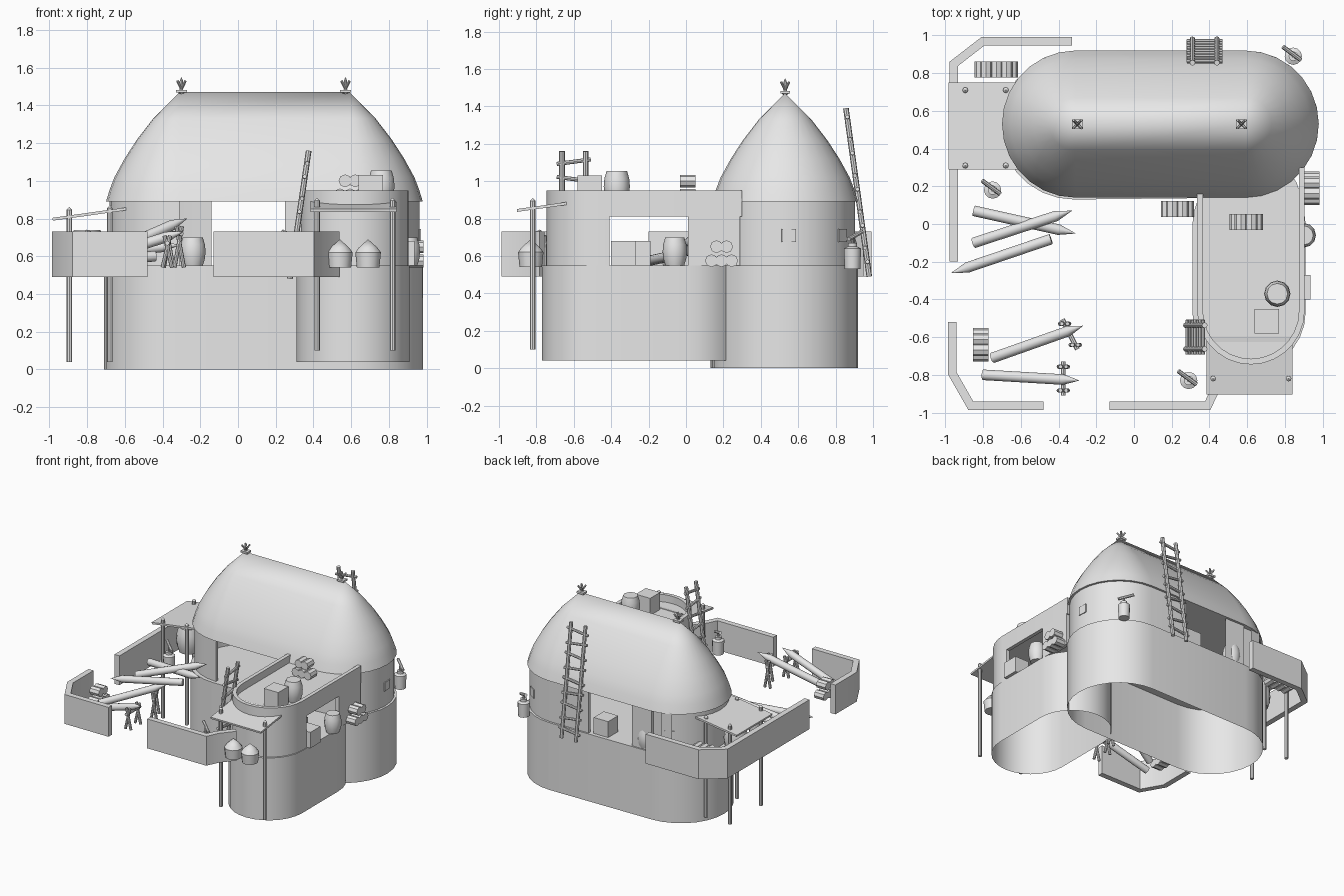
import bpy, bmesh, math
from mathutils import Vector

cube = bpy.data.objects.get("Cube")
if cube:
    bpy.data.objects.remove(cube, do_unlink=True)

clay = bpy.data.materials.new("pale_grey")
clay.use_nodes = True
grey = (0.8, 0.8, 0.8, 1)
clay.diffuse_color = grey
clay.node_tree.nodes["Principled BSDF"].inputs["Base Color"].default_value = grey


def finish(name, bm):
    bmesh.ops.remove_doubles(bm, verts=bm.verts, dist=0.0002)
    bmesh.ops.recalc_face_normals(bm, faces=bm.faces)
    me = bpy.data.meshes.new(name)
    bm.to_mesh(me)
    bm.free()
    me.materials.append(clay)
    me.shade_smooth()
    me.set_sharp_from_angle(angle=math.radians(35))
    ob = bpy.data.objects.new(name, me)
    bpy.context.collection.objects.link(ob)
    return ob


def arc(c, r, start, end, n=14):
    angles = [math.radians(start + (end - start) * i / n) for i in range(n + 1)]
    return [(c[0] + r * math.cos(t), c[1] + r * math.sin(t)) for t in angles]


def loft(name, a, b, profile, n=14, bottom=True, top=True):
    """Stack of rounded outlines around the segment a-b; profile is (radius, z)."""
    d = math.degrees(math.atan2(b[1] - a[1], b[0] - a[0]))
    bm = bmesh.new()
    rings = []
    for r, z in profile:
        pts = arc(b, r, d - 90, d + 90, n) + arc(a, r, d + 90, d + 270, n)
        rings.append([bm.verts.new((x, y, z)) for x, y in pts])
    for lo, hi in zip(rings, rings[1:]):
        for i in range(len(lo)):
            j = (i + 1) % len(lo)
            bm.faces.new((lo[i], lo[j], hi[j], hi[i]))
    if bottom:
        bm.faces.new(rings[0][::-1])
    if top:
        bm.faces.new(rings[-1])
    return finish(name, bm)


def wall(name, path, z0, z1, thick):
    """Upright wall of constant thickness along an open path."""
    pts = [Vector(p) for p in path]
    bm = bmesh.new()
    cols = []
    for i, p in enumerate(pts):
        d1 = (p - pts[max(i - 1, 0)]).normalized()
        d2 = (pts[min(i + 1, len(pts) - 1)] - p).normalized()
        t = (d1 + d2).normalized()
        side = Vector((-t.y, t.x)) * thick / 2 / max(t.dot(d2), t.dot(d1))
        cols.append([bm.verts.new((*q, z)) for q, z in
                     ((p + side, z0), (p - side, z0), (p - side, z1), (p + side, z1))])
    for c, d in zip(cols, cols[1:]):
        for k in range(4):
            m = (k + 1) % 4
            bm.faces.new((c[k], c[m], d[m], d[k]))
    bm.faces.new(cols[0])
    bm.faces.new(cols[-1][::-1])
    return finish(name, bm)


def rod(name, a, b, r, tip=0.0, n=4):
    a, b = Vector(a), Vector(b)
    length = (b - a).length
    prof = [(r, 0), (r, length - tip)] + ([(0.0005, length)] if tip else [])
    ob = loft(name, (0, 0), (0, 0), prof, n)
    ob.rotation_euler = (b - a).to_track_quat('Z', 'Y').to_euler()
    ob.location = a
    return ob


def box(name, loc, size, turn=(0, 0, 0)):
    bm = bmesh.new()
    bmesh.ops.create_cube(bm, size=1)
    bmesh.ops.scale(bm, vec=size, verts=bm.verts)
    ob = finish(name, bm)
    ob.location, ob.rotation_euler = loc, turn
    return ob


def barrel(name, x, y, z, r, h):
    prof = [(r * k, z + h * t) for k, t in
            ((0.78, 0), (0.95, 0.25), (1, 0.5), (0.95, 0.75), (0.78, 1))]
    return loft(name, (x, y), (x, y), prof, 6)


def keg_stack(name, x, y, z, along_x, count=3):
    step, half = 0.054, 0.042
    for row in range(2):
        for i in range(count - row):
            s = (i - (count - row - 1) / 2) * step
            h = z + 0.035 + row * 0.075
            if along_x:
                rod(name, (x + s, y - half, h), (x + s, y + half, h), 0.034)
            else:
                rod(name, (x - half, y + s, h), (x + half, y + s, h), 0.034)


def ladder(name, foot, head, side, rungs):
    foot, head, side = Vector(foot), Vector(head), Vector(side)
    for s in (-1, 1):
        rod(name + "_rail", foot + side * s, head + side * s, 0.015)
    for i in range(rungs):
        mid = foot.lerp(head, (i + 0.7) / (rungs + 0.3))
        skew = Vector((0, 0, 0.012 * (-1) ** i))
        rod(name + "_rung", mid - side * 1.45 - skew, mid + side * 1.45 + skew, 0.011)


# Rounded foundations, open underneath
west, east = (-0.31, 0.53), (0.59, 0.53)
loft("house_foundation", (-0.32, 0.52), east, [(0.39, 0), (0.39, 0.55)], bottom=False)
loft("tower_foundation", (0.61, -0.47), (0.61, 0.0), [(0.30, 0.04), (0.30, 0.55)], bottom=False)

# House walls with a wide opening front and back
R = 0.36
wall("house_wall_west", [(-0.32, west[1] + R)] + arc(west, R, 91, 269) + [(-0.31, west[1] - R)],
     0.55, 0.9, 0.025)
wall("house_wall_east", [(0.25, east[1] - R)] + arc(east, R, -90, 90) + [(0.25, east[1] + R)],
     0.55, 0.9, 0.025)

# Thatched roof
loft("thatched_roof", west, east, [(0.39, 0.89), (0.37, 0.955), (0.345, 1.02), (0.29, 1.12),
     (0.225, 1.22), (0.14, 1.33), (0.0, 1.47)], top=False)

# Small window plates
for centre, ang in ((east, 3), (east, 55), (west, 114)):
    t = math.radians(ang)
    rad = R + 0.014
    box("window_plate", (centre[0] + rad * math.cos(t), centre[1] + rad * math.sin(t), 0.71),
        (0.008, 0.075, 0.07), (0, 0, t))

# Ridge finials made from crossed sticks
for x in (-0.30, 0.57):
    box("finial_base", (x, 0.53, 1.475), (0.06, 0.05, 0.015))
    for k in range(4):
        t = math.radians(45 + 90 * k)
        dx, dy = math.cos(t), math.sin(t)
        rod("finial_stick", (x - 0.015 * dx, 0.53 - 0.015 * dy, 1.465),
            (x + 0.03 * dx, 0.53 + 0.03 * dy, 1.53), 0.007)
    rod("finial_spike", (x, 0.53, 1.46), (x, 0.53, 1.55), 0.009, 0.02)

# Tower walls with side openings, parapet and deck
tc, tr = (0.62, -0.46), 0.27
left, right = tc[0] - tr, tc[0] + tr
curve = arc(tc, tr, 180, 360)
wall("tower_front_wall", [(left, -0.41)] + curve + [(right, -0.41)], 0.55, 0.81, 0.03)
for x in (left, right):
    wall("tower_rear_wall", [(x, 0.01), (x, 0.29)], 0.55, 0.81, 0.03)
wall("tower_parapet", [(left, 0.18)] + curve + [(right, 0.30)], 0.81, 0.95, 0.03)
loft("tower_deck", tc, (0.62, 0.1), [(tr, 0.86), (tr, 0.89)])

# Low defensive fences
wall("fence_front_left", [(-0.965, -0.52), (-0.965, -0.79), (-0.865, -0.965), (-0.48, -0.965)],
     0.49, 0.73, 0.045)
wall("fence_front_right", [(-0.13, -0.965), (0.39, -0.965), (0.43, -0.88), (0.52, -0.77)],
     0.49, 0.73, 0.045)
wall("fence_back_left", [(-0.33, 0.97), (-0.80, 0.97), (-0.955, 0.85), (-0.955, -0.20)],
     0.49, 0.73, 0.045)

# Sloping awnings on poles
box("side_awning", (-0.78, 0.52, 0.825), (0.41, 0.46, 0.015), (0, -0.14, 0))
for y in (0.31, 0.71):
    rod("side_pole", (-0.895, y, 0.04), (-0.895, y, 0.86), 0.015, 0.015)
    rod("side_pole", (-0.68, y, 0.04), (-0.68, y, 0.87), 0.015, 0.015)
box("front_awning", (0.613, -0.75, 0.865), (0.455, 0.31, 0.015), (0.14, 0, 0))
for x in (0.42, 0.82):
    rod("front_pole", (x, -0.82, 0.10), (x, -0.82, 0.91), 0.015, 0.015)

# Ladders
ladder("back_ladder", (0.375, 0.98, 0.49), (0.375, 0.855, 1.39), (0.065, 0, 0), 9)
ladder("tower_ladder", (0.275, -0.60, 0.48), (0.375, -0.60, 1.16), (0, 0.063, 0), 7)

# Sharpened logs and the trestles that carry two of them
for a, b in (((-0.85, 0.07, 0.60), (-0.31, -0.05, 0.66)),
             ((-0.85, -0.10, 0.56), (-0.33, 0.07, 0.72)),
             ((-0.44, -0.08, 0.60), (-0.97, -0.26, 0.56)),
             ((-0.75, -0.71, 0.59), (-0.27, -0.54, 0.80)),
             ((-0.80, -0.80, 0.57), (-0.29, -0.83, 0.73))):
    rod("sharpened_log", a, b, 0.028, 0.09, 6)
for x, y, top, dx, dy in ((-0.34, -0.585, 0.72, -0.04, 0.08), (-0.375, -0.82, 0.67, 0, 0.09)):
    rod("trestle_bar", (x - dx, y - dy, top), (x + dx, y + dy, top), 0.013)
    for s in (-0.7, 0.7):
        px, py = x + dx * s, y + dy * s
        rod("trestle_leg", (px - 0.025, py, 0.54), (px + 0.015, py, top + 0.04), 0.011)
        rod("trestle_leg", (px + 0.025, py, 0.54), (px - 0.015, py, top + 0.04), 0.011)

# Barrels, crates and stacked kegs
barrel("back_barrel", -0.24, 0.85, 0.55, 0.068, 0.15)
barrel("side_barrel", 0.90, -0.06, 0.55, 0.065, 0.15)
barrel("awning_barrel", -0.80, 0.50, 0.54, 0.09, 0.2)
barrel("deck_barrel", 0.76, -0.37, 0.89, 0.07, 0.165)
box("deck_crate", (0.705, -0.515, 0.96), (0.13, 0.13, 0.14))
box("side_crate", (0.87, -0.335, 0.615), (0.13, 0.13, 0.13))
box("inner_crate", (0.70, -0.24, 0.615), (0.13, 0.10, 0.13))
box("back_crate", (0.15, 0.82, 0.615), (0.13, 0.13, 0.13))
keg_stack("keg_right", 0.943, 0.19, 0.54, False)
keg_stack("keg_front", 0.23, 0.08, 0.54, True)
keg_stack("keg_deck", 0.595, 0.01, 0.89, True)
keg_stack("keg_back", -0.73, 0.82, 0.54, True, 4)
keg_stack("keg_fence", -0.813, -0.64, 0.54, False)

# Pointed sacks under the front awning
for x in (0.54, 0.69):
    loft("pointed_sack", (x, -0.83), (x, -0.83),
         [(0.06, 0.54), (0.068, 0.62), (0.05, 0.645), (0.0, 0.69)], 6, top=False)

# Pots with stirring sticks
for x, y in ((0.29, -0.83), (-0.75, 0.18), (0.845, 0.89)):
    loft("pot", (x, y), (x, y), [(0.042, 0.53), (0.046, 0.64), (0.025, 0.65), (0.025, 0.67)], 6)
    rod("pot_post", (x, y, 0.66), (x, y, 0.71), 0.009)
    rod("pot_stick", (x - 0.055, y + 0.05, 0.73), (x + 0.04, y - 0.02, 0.69), 0.012)
